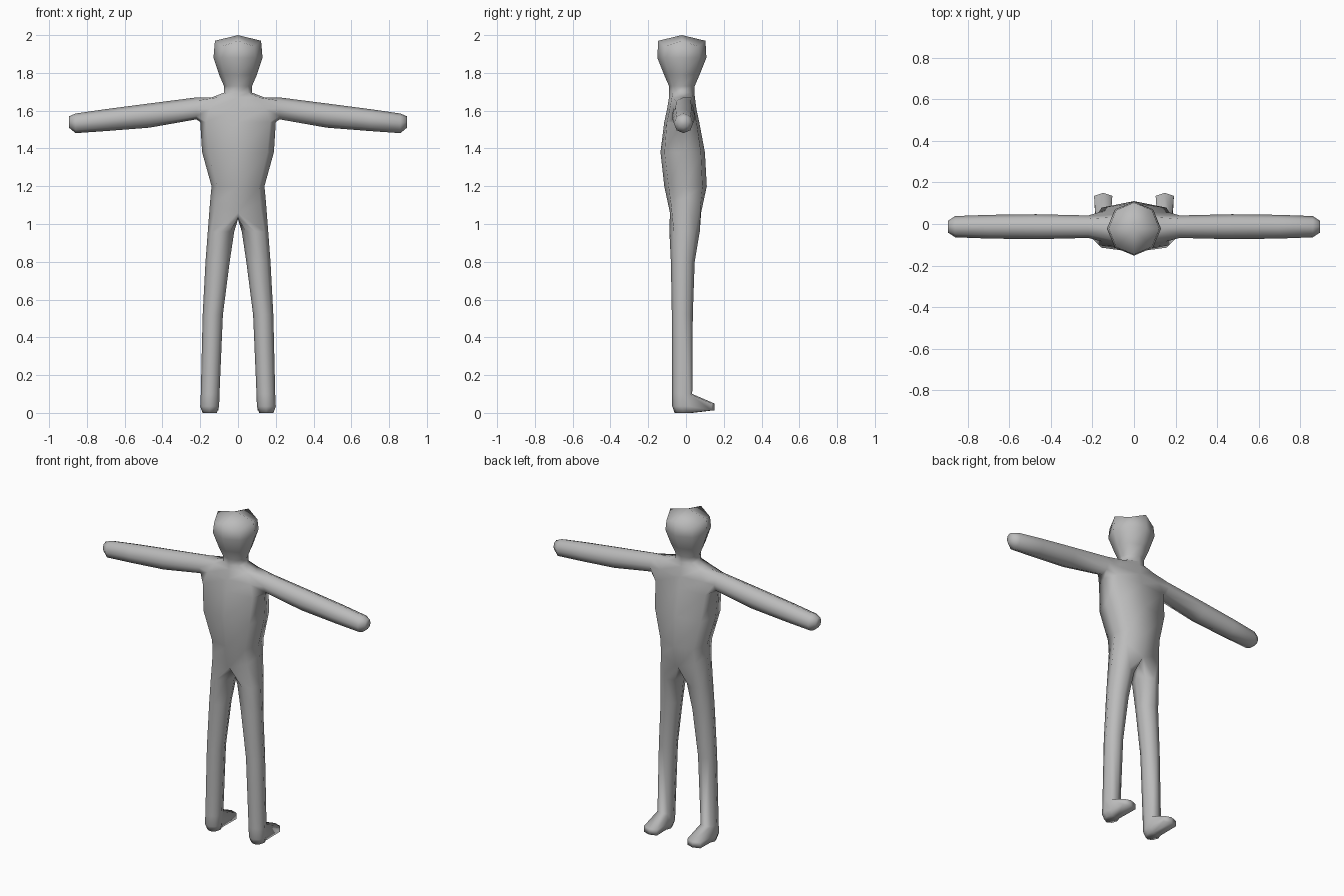
import bpy, bmesh, math

if "Cube" in bpy.data.objects:
    bpy.data.objects.remove(bpy.data.objects["Cube"])

S = math.sqrt(0.5)
bm = bmesh.new()


def octagon(cx, cy, rx, ry, d=S):
    """Eight (x, y) points; d squares off (1) or rounds (0.707) the corners."""
    unit = [(1, 0), (d, d), (0, 1), (-d, d), (-1, 0), (-d, -d), (0, -1), (d, -d)]
    return [(cx + rx * u, cy + ry * v) for u, v in unit]


def flat_ring(z, x0, x1, y0, y1, d=S, dz_axis=0.0):
    pts = octagon((x0 + x1) / 2, (y0 + y1) / 2, (x1 - x0) / 2, (y1 - y0) / 2, d)
    return [bm.verts.new((x, y, z)) for x, y in pts]


def bridge(a, b, skip=()):
    for k in range(8):
        if k not in skip:
            j = (k + 1) % 8
            bm.faces.new((a[k], a[j], b[j], b[k]))


# Torso, neck and head: rings (z, half width, y min, y max, corner squareness)
rows = [
    (1.11, 0.146, -0.100, 0.098, 0.80),   # hips
    (1.20, 0.140, -0.115, 0.110, 0.80),   # waist
    (1.38, 0.190, -0.135, 0.100, 0.82),   # chest
    (1.54, 0.200, -0.115, 0.070, 0.85),   # armpit
    (1.61, 0.180, -0.100, 0.055, 0.82),
    (1.67, 0.140, -0.090, 0.047, 0.78),   # shoulder
    (1.695, 0.075, -0.089, 0.045, S),     # neck
    (1.73, 0.074, -0.090, 0.046, S),
    (1.79, 0.100, -0.116, 0.072, S),
    (1.88, 0.130, -0.152, 0.108, S),
    (1.97, 0.122, -0.147, 0.103, S),      # crown rim
]
body = [flat_ring(z, -w, w, y0, y1, d) for z, w, y0, y1, d in rows]
for i in range(len(body) - 1):
    bridge(body[i], body[i + 1], (7, 0, 3, 4) if i in (3, 4) else ())
for k in (1, 3, 5, 7):                    # scalloped crown
    body[-1][k].co.z = 1.94
apex = bm.verts.new((0, -0.022, 2.0))
for k in range(8):
    bm.faces.new((body[-1][k], body[-1][(k + 1) % 8], apex))

# Hip line dips towards the middle; three shared vertices form the crotch
hip = body[0]
for k, z in ((0, 1.14), (4, 1.14), (2, 1.06), (6, 1.06)):
    hip[k].co.z = z
hip[2].co.y, hip[6].co.y = 0.08, -0.085
crotch = [bm.verts.new((0, y, z)) for y, z in ((0.04, 1.035), (-0.005, 1.025), (-0.05, 1.035))]

arm_rows = [(0.22, 1.612, 0.054, 0.058), (0.47, 1.574, 0.060, 0.064),
            (0.70, 1.550, 0.057, 0.058), (0.86, 1.533, 0.051, 0.052),
            (0.895, 1.540, 0.028, 0.030)]
leg_rows = [(0.96, 0.020, 0.160, -0.088, 0.073), (0.80, 0.044, 0.172, -0.080, 0.046),
            (0.52, 0.080, 0.187, -0.075, 0.036), (0.10, 0.098, 0.197, -0.073, 0.033),
            (0.035, 0.100, 0.200, -0.073, 0.033)]

for s in (1, -1):
    side, front, back = (0, 1, 7) if s == 1 else (4, 3, 5)
    pit, mid, top = body[3:6]

    # Arm, bridged out of the opening in the shoulder
    last = [pit[side], pit[front], mid[front], top[front],
            top[side], top[back], mid[back], pit[back]]
    for x, cz, ry, rz in arm_rows:
        ring = [bm.verts.new((s * x, -0.013 + v, cz - u)) for u, v in octagon(0, 0, rz, ry)]
        bridge(last, ring)
        last = ring
    bm.faces.new(last)

    # Leg, bridged from half of the hip ring and the crotch
    last = [hip[side], hip[front], hip[2], *crotch, hip[6], hip[back]]
    for i, (z, xi, xo, y0, y1) in enumerate(leg_rows):
        ring = flat_ring(z, s * xi, s * xo, y0, y1)
        bridge(last, ring, (1, 2) if i == 4 else ())
        ankle, last = last, ring
    sole = flat_ring(0.0, s * 0.112, s * 0.188, -0.060, 0.033)
    bridge(last, sole, (1, 2))
    bm.faces.new(sole)

    # Foot: open ankle faces drawn out to a toe
    cx = s * 0.148
    toe = [[bm.verts.new((cx + s * dx, y, z)) for dx, y in ((0.044, 0.135), (0, 0.15), (-0.044, 0.135))]
           for z in (0.05, 0.014)]
    rim = [ankle[1], ankle[2], ankle[3], last[3], sole[3], sole[2], sole[1], last[1]]
    tip = [*toe[0], None, *reversed(toe[1]), None]
    for a, b in ((0, 1), (1, 2), (4, 5), (5, 6)):
        bm.faces.new((rim[a], rim[b], tip[b], tip[a]))
    bm.faces.new((rim[2], rim[3], rim[4], tip[4], tip[2]))
    bm.faces.new((rim[6], rim[7], rim[0], tip[0], tip[6]))
    for k in (0, 1):
        bm.faces.new((toe[0][k], toe[0][k + 1], toe[1][k + 1], toe[1][k]))

bmesh.ops.delete(bm, geom=[v for v in bm.verts if not v.link_faces], context='VERTS')
bmesh.ops.recalc_face_normals(bm, faces=bm.faces)

mesh = bpy.data.meshes.new("human_body")
bm.to_mesh(mesh)
bm.free()
mesh.polygons.foreach_set("use_smooth", [True] * len(mesh.polygons))
grey = bpy.data.materials.new("plain grey")
grey.diffuse_color = (0.5, 0.5, 0.5, 1)
grey.use_nodes = True
grey.node_tree.nodes["Principled BSDF"].inputs["Base Color"].default_value = grey.diffuse_color
mesh.materials.append(grey)
bpy.context.collection.objects.link(bpy.data.objects.new("human_body", mesh))
